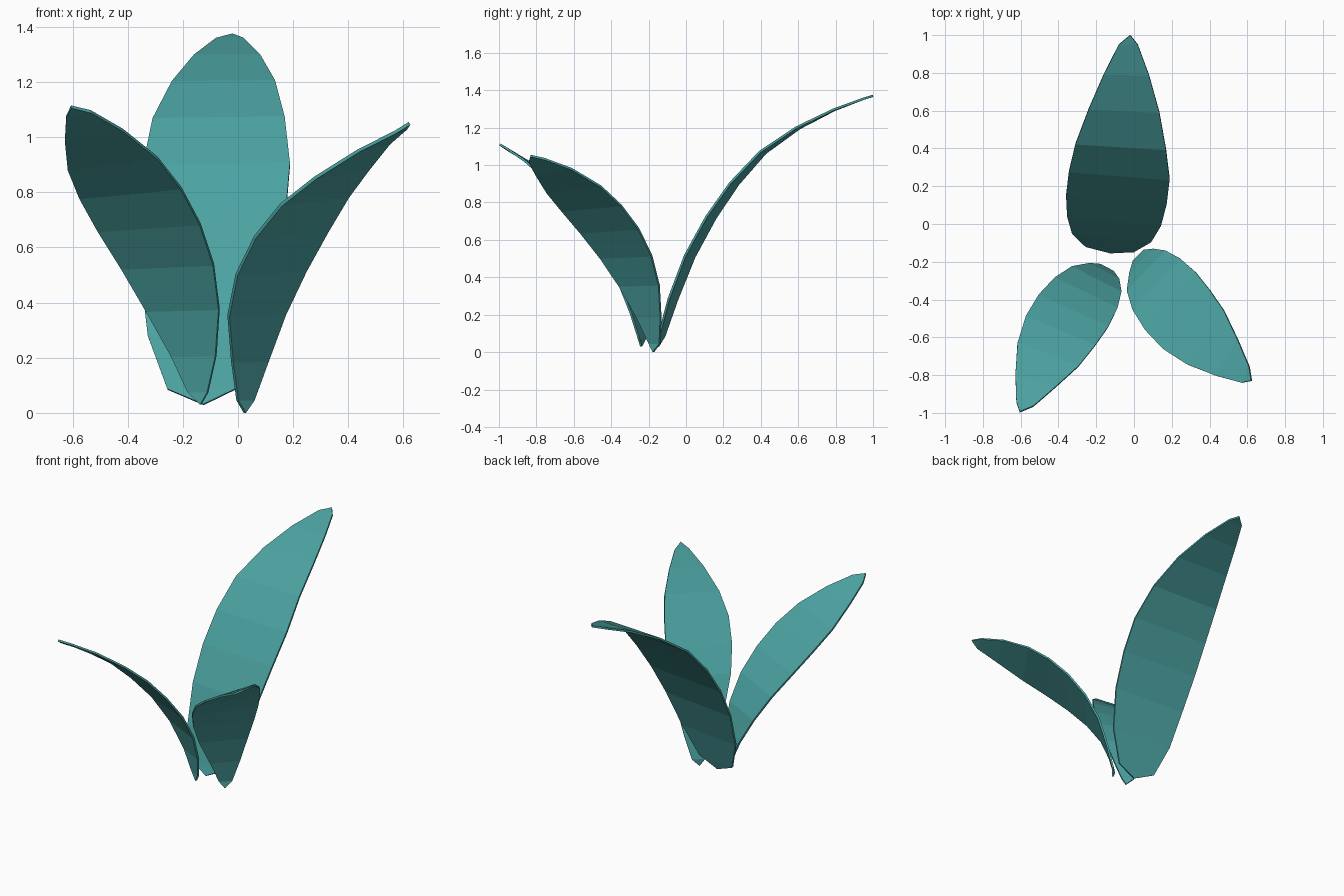
import bpy
from mathutils import Vector

teal = bpy.data.materials.new("teal_leaf")
teal.diffuse_color = (0.07, 0.36, 0.355, 1)


def make_leaf(name, spine, widths, across_base, across_tip):
    """Pointed blade: cross rows along a spine, twisting towards the tip."""
    a, b = Vector(across_base), Vector(across_tip)
    last = len(spine) - 1
    verts = [Vector(spine[0])]
    for i, w in enumerate(widths, 1):
        d = a.lerp(b, (i / last) ** 2).normalized() * (w / 2)
        c = Vector(spine[i])
        verts += [c - d, c + d]
    verts.append(Vector(spine[-1]))
    n = len(verts)
    faces = [(0, 2, 1)]
    faces += [(k, k + 1, k + 3, k + 2) for k in range(1, n - 3, 2)]
    faces.append((n - 3, n - 2, n - 1))

    mesh = bpy.data.meshes.new(name)
    mesh.from_pydata(verts, [], faces)
    # consistent winding for the thin shell
    mesh.validate()
    mesh.materials.append(teal)
    obj = bpy.data.objects.new(name, mesh)
    bpy.context.collection.objects.link(obj)
    shell = obj.modifiers.new("thickness", 'SOLIDIFY')
    shell.thickness = 0.012
    shell.offset = 0
    return obj


# Tall back leaf with a broad base
make_leaf("back_leaf",
          [(-.125, -.15, .03), (-.128, -.13, .088), (-.118, -.07, .283),
           (-.105, .02, .513), (-.093, .133, .72), (-.078, .257, .9),
           (-.07, .41, 1.068), (-.053, .6, 1.2), (-.04, .79, 1.295),
           (-.03, .95, 1.355), (-.02, 1, 1.37)],
          [.257, .42, .5, .535, .535, .48, .375, .24, .1],
          (1, -.11, .02), (1, .02, 0))

# Two smaller front leaves share one width profile
small = [.08, .18, .295, .37, .407, .4, .348, .225, .095]
make_leaf("front_left_leaf",
          [(-.135, -.24, .03), (-.145, -.235, .075), (-.16, -.253, .205),
           (-.2, -.295, .372), (-.255, -.367, .53), (-.322, -.462, .672),
           (-.39, -.567, .797), (-.455, -.692, .905), (-.522, -.83, 1.007),
           (-.578, -.953, 1.083), (-.605, -.995, 1.11)],
          small, (.89, -.48, 0), (.94, -.2, .24))
make_leaf("front_right_leaf",
          [(.025, -.175, 0), (.027, -.168, .045), (.043, -.198, .185),
           (.068, -.25, .355), (.12, -.32, .508), (.193, -.408, .648),
           (.278, -.505, .77), (.378, -.6, .87), (.493, -.708, .965),
           (.59, -.798, 1.025), (.622, -.83, 1.05)],
          small, (.72, .69, 0), (.36, .91, .2))
